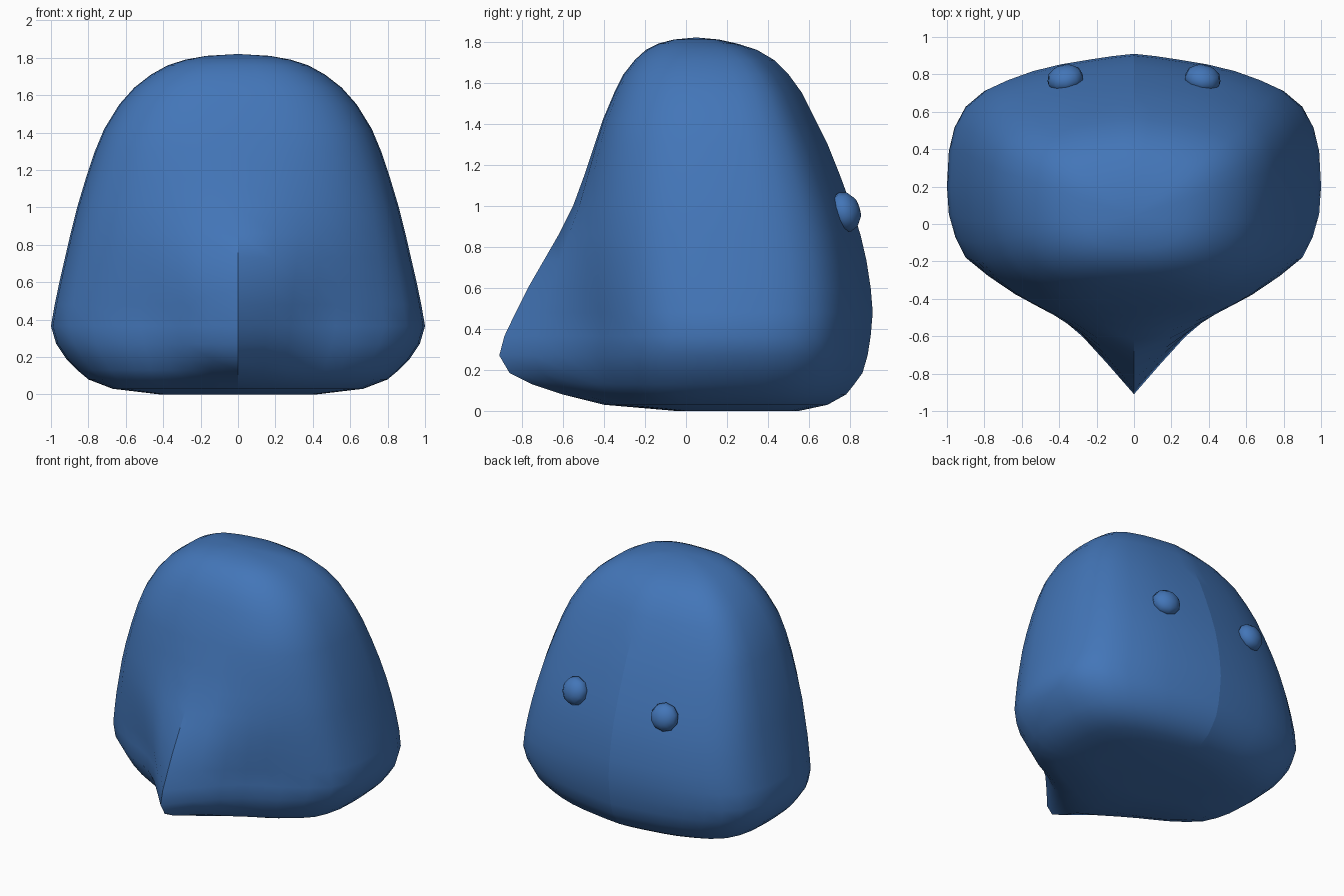
import bpy, bmesh, math
from mathutils import Vector

if "Cube" in bpy.data.objects:
    bpy.data.objects.remove(bpy.data.objects["Cube"])

blue = bpy.data.materials.new("blue")
blue.diffuse_color = (0.056, 0.18, 0.48, 1)
blue.use_nodes = True
blue.node_tree.nodes["Principled BSDF"].inputs["Base Color"].default_value = blue.diffuse_color

# Half outline of the back (centre to side) and of the pointed front (side to tip)
BACK = [(0, 1), (.12, .982), (.25, .955), (.4, .92), (.55, .87), (.69, .80), (.8, .73),
        (.9, .61), (.96, .45), (.99, .27)]
POINTED = [(1, 0), (.99, -.135), (.955, -.25), (.9, -.35), (.78, -.44), (.62, -.53),
           (.52, -.57), (.4, -.635), (.28, -.725), (.15, -.85), (0, -1)]


def rounded(k):
    a = math.radians(9 * k)
    return math.cos(a) ** (2 / 2.7), -math.sin(a) ** (2 / 2.7)


# Levels: z, half width, y front, y back, pointedness, y of widest point
LEVELS = [
    (.00, .42, -.05, .55, .1, .2), (.03, .67, -.40, .69, .4, .2),
    (.08, .80, -.60, .78, .65, .2), (.13, .86, -.75, .82, .85, .2),
    (.185, .915, -.86, .86, 1, .2), (.27, .972, -.91, .885, 1, .2),
    (.365, 1.0, -.885, .90, 1, .2), (.48, .98, -.83, .91, .88, .2),
    (.60, .955, -.77, .90, .73, .2), (.73, .925, -.695, .88, .55, .2),
    (.86, .895, -.62, .85, .37, .19), (1.0, .86, -.55, .805, .23, .18),
    (1.15, .815, -.495, .75, .12, .17), (1.3, .765, -.445, .69, .04, .16),
    (1.42, .715, -.405, .63, 0, .15), (1.55, .635, -.35, .565, 0, .14),
    (1.64, .555, -.305, .50, 0, .13), (1.71, .465, -.25, .43, 0, .12),
    (1.76, .375, -.195, .345, 0, .1), (1.79, .28, -.135, .25, 0, .08),
    (1.81, .17, -.06, .16, 0, .06)]


def half_ring(z, w, yf, yb, t, yc):
    pts = [(x * w, yc + y * (yb - yc), z) for x, y in BACK]
    for k, (px, py) in enumerate(POINTED):
        rx, ry = rounded(k)
        x, y = px * t + rx * (1 - t), py * t + ry * (1 - t)
        pts.append((x * w if k < 10 else 0, yc - y * (yf - yc), z))
    return pts


# Body: stacked mirrored outlines closed at top and bottom
bm = bmesh.new()
rings = []
for level in LEVELS:
    half = half_ring(*level)
    loop = half + [(-x, y, z) for x, y, z in reversed(half[1:-1])]
    rings.append([bm.verts.new(p) for p in loop])
n = len(rings[0])
for low, high in zip(rings, rings[1:]):
    for i in range(n):
        j = (i + 1) % n
        bm.faces.new((low[i], low[j], high[j], high[i]))
for ring, tip in ((rings[0], (0, .25, .012)), (rings[-1], (0, .05, 1.82))):
    v = bm.verts.new(tip)
    for i in range(n):
        bm.faces.new((ring[i], ring[(i + 1) % n], v))
bmesh.ops.recalc_face_normals(bm, faces=bm.faces)
for f in bm.faces:
    f.smooth = True
# Sharp ridge down the point and faint seam down the back
for e in bm.edges:
    a, b = (v.co for v in e.verts)
    if abs(a.x) < 1e-5 and abs(b.x) < 1e-5:
        mid = (a + b) / 2
        top = 1.45 if mid.y > .3 else .86
        e.smooth = not (.03 < mid.z < top)
mesh = bpy.data.meshes.new("body")
bm.to_mesh(mesh)
bm.free()
body = bpy.data.objects.new("body", mesh)
bpy.context.collection.objects.link(body)
mesh.materials.append(blue)

# Eyes: small coarse bumps on the rounded back
for side, name in ((1, "right_eye"), (-1, "left_eye")):
    bpy.ops.mesh.primitive_uv_sphere_add(segments=10, ring_count=6, radius=1,
                                         location=(side * .367, .775, .97))
    eye = bpy.context.object
    eye.name = name
    eye.scale = (.1, .1, .075)
    eye.rotation_euler = Vector((side * .2, .93, .3)).to_track_quat('Z', 'Y').to_euler()
    eye.data.materials.append(blue)
    bpy.ops.object.shade_smooth_by_angle(angle=math.radians(35))
